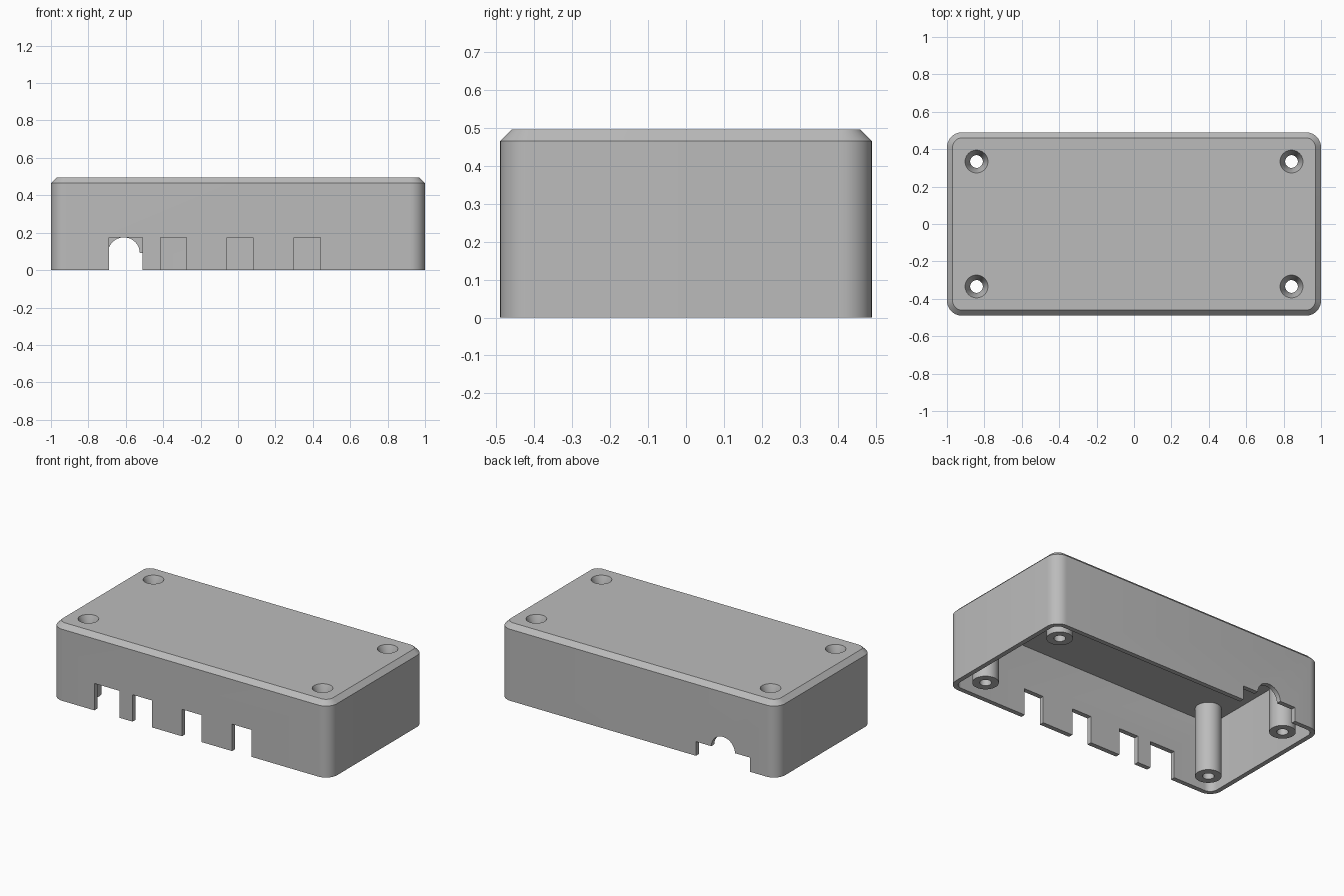
import bpy, bmesh
from math import sin, cos, pi, radians

cube = bpy.data.objects.get("Cube")
if cube:
    bpy.data.objects.remove(cube, do_unlink=True)

HX, HY, H = 1.0, 0.49, 0.495          # half length, half depth, height
WALL, CORNER = 0.03, 0.08
POST_X, POST_Y = 0.842, 0.334

grey = bpy.data.materials.new("matte_grey")
grey.use_nodes = True
colour = (0.5, 0.5, 0.5, 1)
grey.diffuse_color = colour
grey.node_tree.nodes["Principled BSDF"].inputs["Base Color"].default_value = colour


def loft(name, rings):
    """Solid skinned through equal rings, capped at both ends."""
    bm = bmesh.new()
    loops = [[bm.verts.new(p) for p in ring] for ring in rings]
    n = len(loops[0])
    for a, b in zip(loops, loops[1:]):
        for i in range(n):
            j = (i + 1) % n
            bm.faces.new((a[i], a[j], b[j], b[i]))
    bm.faces.new(loops[0][::-1])
    bm.faces.new(loops[-1])
    bmesh.ops.recalc_face_normals(bm, faces=bm.faces)
    mesh = bpy.data.meshes.new(name)
    bm.to_mesh(mesh)
    bm.free()
    mesh.materials.append(grey)
    obj = bpy.data.objects.new(name, mesh)
    bpy.context.collection.objects.link(obj)
    return obj


def rounded(inset, z, steps=10):
    """Rounded rectangle ring, inset from the outer outline."""
    r = CORNER - inset
    ring = []
    for k, (sx, sy) in enumerate(((1, 1), (-1, 1), (-1, -1), (1, -1))):
        for i in range(steps + 1):
            t = (k + i / steps) * pi / 2
            ring.append((sx * (HX - CORNER) + r * cos(t),
                         sy * (HY - CORNER) + r * sin(t), z))
    return ring


def circle(x, y, r, z, n=40):
    return [(x + r * cos(2 * pi * i / n), y + r * sin(2 * pi * i / n), z) for i in range(n)]


def box(name, x0, x1, y0, y1, top):
    return loft(name, [[(x0, y0, z), (x1, y0, z), (x1, y1, z), (x0, y1, z)]
                       for z in (-0.1, top)])


def combine(target, tool, operation):
    """Apply a boolean and discard its tool."""
    tool.hide_render = True
    mod = target.modifiers.new("boolean", 'BOOLEAN')
    mod.operation, mod.object, mod.solver = operation, tool, 'EXACT'
    bpy.context.view_layer.objects.active = target
    bpy.ops.object.modifier_apply(modifier=mod.name)
    bpy.data.objects.remove(tool, do_unlink=True)


# Chamfered shell, open underneath
case = loft("enclosure_lid", [rounded(0, 0), rounded(0, H - WALL), rounded(WALL, H)])
combine(case, loft("cavity", [rounded(WALL, -0.1), rounded(WALL, H - 0.035)]), 'DIFFERENCE')

# Screw posts with countersunk through holes
for sx in (-1, 1):
    for sy in (-1, 1):
        x, y = sx * POST_X, sy * POST_Y
        combine(case, loft("screw_post", [circle(x, y, 0.077, 0.01),
                                          circle(x, y, 0.077, H - 0.02)]), 'UNION')
        combine(case, loft("drill", [circle(x, y, 0.034, -0.1),
                                     circle(x, y, 0.034, H - 0.07),
                                     circle(x, y, 0.061, H),
                                     circle(x, y, 0.061, H + 0.1)]), 'DIFFERENCE')

# Rectangular port notches along the front
for x0, x1 in ((-0.69, -0.51), (-0.415, -0.275), (-0.06, 0.08), (0.30, 0.44)):
    combine(case, box("port_notch", x0, x1, -0.6, -0.44, 0.175), 'DIFFERENCE')

# Stepped arch opening at the back
combine(case, box("back_notch", -0.805, -0.415, 0.44, 0.6, 0.092), 'DIFFERENCE')
arch = loft("back_arch", [[(x, depth, z) for x, z, _ in circle(-0.61, 0.09, 0.085, 0)]
                          for depth in (0.44, 0.6)])
combine(case, arch, 'DIFFERENCE')

# Smooth the round surfaces, keep edges crisp
bpy.ops.object.select_all(action='DESELECT')
case.select_set(True)
bpy.context.view_layer.objects.active = case
bpy.ops.object.shade_smooth_by_angle(angle=radians(30))
